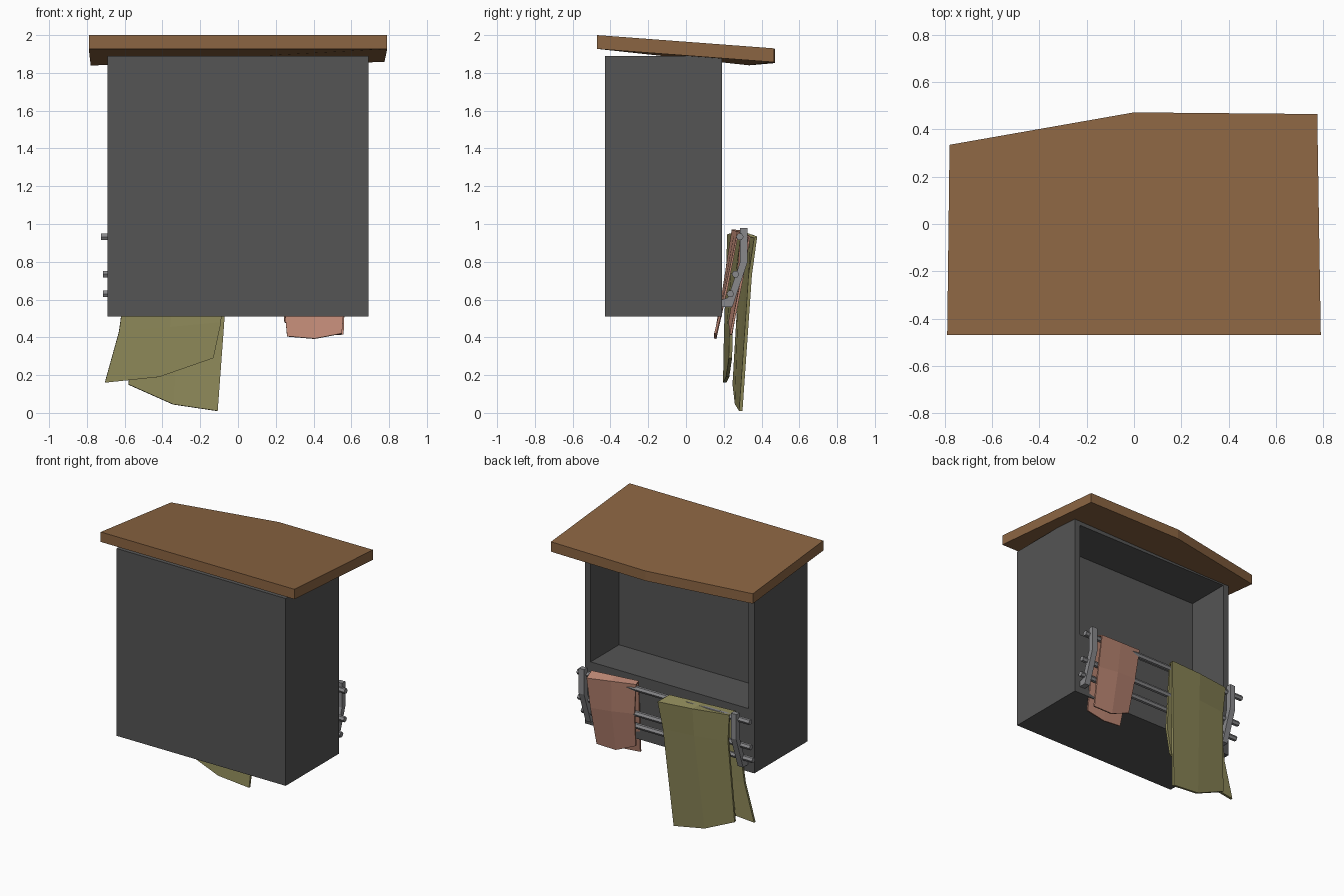
import bpy, bmesh
from mathutils import Vector

if "Cube" in bpy.data.objects:
    bpy.data.objects.remove(bpy.data.objects["Cube"])


def material(name, rgb):
    m = bpy.data.materials.new(name)
    m.diffuse_color = (*rgb, 1)
    m.use_nodes = True
    m.node_tree.nodes["Principled BSDF"].inputs["Base Color"].default_value = m.diffuse_color
    return m


def finish(bm, name, mat):
    bmesh.ops.recalc_face_normals(bm, faces=bm.faces)
    mesh = bpy.data.meshes.new(name)
    bm.to_mesh(mesh)
    bm.free()
    mesh.materials.append(mat)
    ob = bpy.data.objects.new(name, mesh)
    bpy.context.collection.objects.link(ob)
    return ob


def prism(name, outline, offset, mat):
    bm = bmesh.new()
    face = bm.faces.new([bm.verts.new(p) for p in outline])
    new = bmesh.ops.extrude_face_region(bm, geom=[face], use_keep_orig=True)["geom"]
    bmesh.ops.translate(bm, vec=offset, verts=[g for g in new if isinstance(g, bmesh.types.BMVert)])
    return finish(bm, name, mat)


def towel(name, rows, mat, thickness):
    # each row across the cloth: left end, middle offset, right end
    bm = bmesh.new()
    grid = []
    for a, off, b in rows:
        a, b = Vector(a), Vector(b)
        mid = (a + b) / 2 + Vector((0, *off))
        grid.append([bm.verts.new(p) for p in (a, mid, b)])
    for r0, r1 in zip(grid, grid[1:]):
        for i in range(2):
            bm.faces.new((r0[i], r0[i + 1], r1[i + 1], r1[i]))
    ob = finish(bm, name, mat)
    mod = ob.modifiers.new("thickness", "SOLIDIFY")
    mod.thickness = thickness
    mod.offset = 0
    return ob


dark = material("dark_grey", (0.09, 0.09, 0.09))
wood = material("wood", (0.26, 0.13, 0.055))
metal = material("metal", (0.25, 0.25, 0.26))
olive = material("olive_cloth", (0.27, 0.25, 0.10))
salmon = material("salmon_cloth", (0.52, 0.25, 0.18))

# Cabinet with a recess in its back face
X, Y0, Y1, Z0, Z1 = 0.69, -0.43, 0.19, 0.51, 1.89
bm = bmesh.new()
bmesh.ops.create_cube(bm, size=1)
for v in bm.verts:
    v.co = ((X if v.co.x > 0 else -X), (Y1 if v.co.y > 0 else Y0), (Z1 if v.co.z > 0 else Z0))
back = next(f for f in bm.faces if f.normal.y > 0.9)
bmesh.ops.inset_individual(bm, faces=[back], thickness=0.065)
for v in back.verts:
    if v.co.z < 1.2:
        v.co.z = 0.975
pocket = bmesh.ops.extrude_discrete_faces(bm, faces=[back])["faces"][0]
bmesh.ops.translate(bm, vec=(0, -0.33, 0), verts=pocket.verts)
finish(bm, "cabinet", dark)

# Sloping worn plank on top
prism("top_plank", [(-0.79, -0.47, 2.0), (0.79, -0.47, 2.0), (0.775, 0.465, 1.93),
                    (0, 0.472, 1.925), (-0.78, 0.335, 1.913)], (0, 0, -0.073), wood)

# Bent rack brackets
profile = [(0.287, 0.98), (0.325, 0.98), (0.325, 0.795), (0.245, 0.56), (0.19, 0.56),
           (0.19, 0.60), (0.222, 0.61), (0.287, 0.80)]
for side, x in (("left", -0.615), ("right", 0.625)):
    prism(side + "_bracket", [(x - 0.022, y, z) for y, z in profile], (0.044, 0, 0), metal)

# Towel rods
for i, (x0, x1, y, z) in enumerate([(-0.725, 0.68, 0.285, 0.932), (-0.715, 0.69, 0.262, 0.735),
                                    (-0.715, 0.68, 0.235, 0.63)]):
    bpy.ops.mesh.primitive_cylinder_add(vertices=6, radius=0.02, depth=x1 - x0,
                                        location=((x0 + x1) / 2, y, z), rotation=(0, 1.5708, 0))
    rod = bpy.context.object
    rod.name = f"rod_{i + 1}"
    rod.data.materials.append(metal)

# Towels draped over the top rod: inner bottom, over the rod, outer bottom
towel("large_towel", [
    ((-0.705, 0.205, 0.16), (0, -0.035), (-0.13, 0.235, 0.29)),
    ((-0.63, 0.21, 0.43), (0, 0), (-0.09, 0.24, 0.48)),
    ((-0.56, 0.225, 0.94), (0, 0), (-0.07, 0.295, 0.955)),
    ((-0.565, 0.30, 0.945), (0.01, 0), (-0.031, 0.369, 0.93)),
    ((-0.55, 0.29, 0.75), (0.015, 0), (-0.055, 0.34, 0.73)),
    ((-0.58, 0.255, 0.15), (-0.005, -0.035), (-0.108, 0.29, 0.01))], olive, 0.018)
towel("small_towel", [
    ((0.26, 0.155, 0.405), (0, -0.02), (0.55, 0.155, 0.42)),
    ((0.235, 0.20, 0.66), (0, 0), (0.57, 0.215, 0.66)),
    ((0.215, 0.245, 0.965), (0, 0), (0.58, 0.275, 0.955)),
    ((0.20, 0.294, 0.965), (0, 0), (0.572, 0.336, 0.93)),
    ((0.225, 0.275, 0.74), (0.01, 0), (0.57, 0.295, 0.70)),
    ((0.246, 0.23, 0.48), (0.005, -0.035), (0.559, 0.237, 0.415))], salmon, 0.012)
